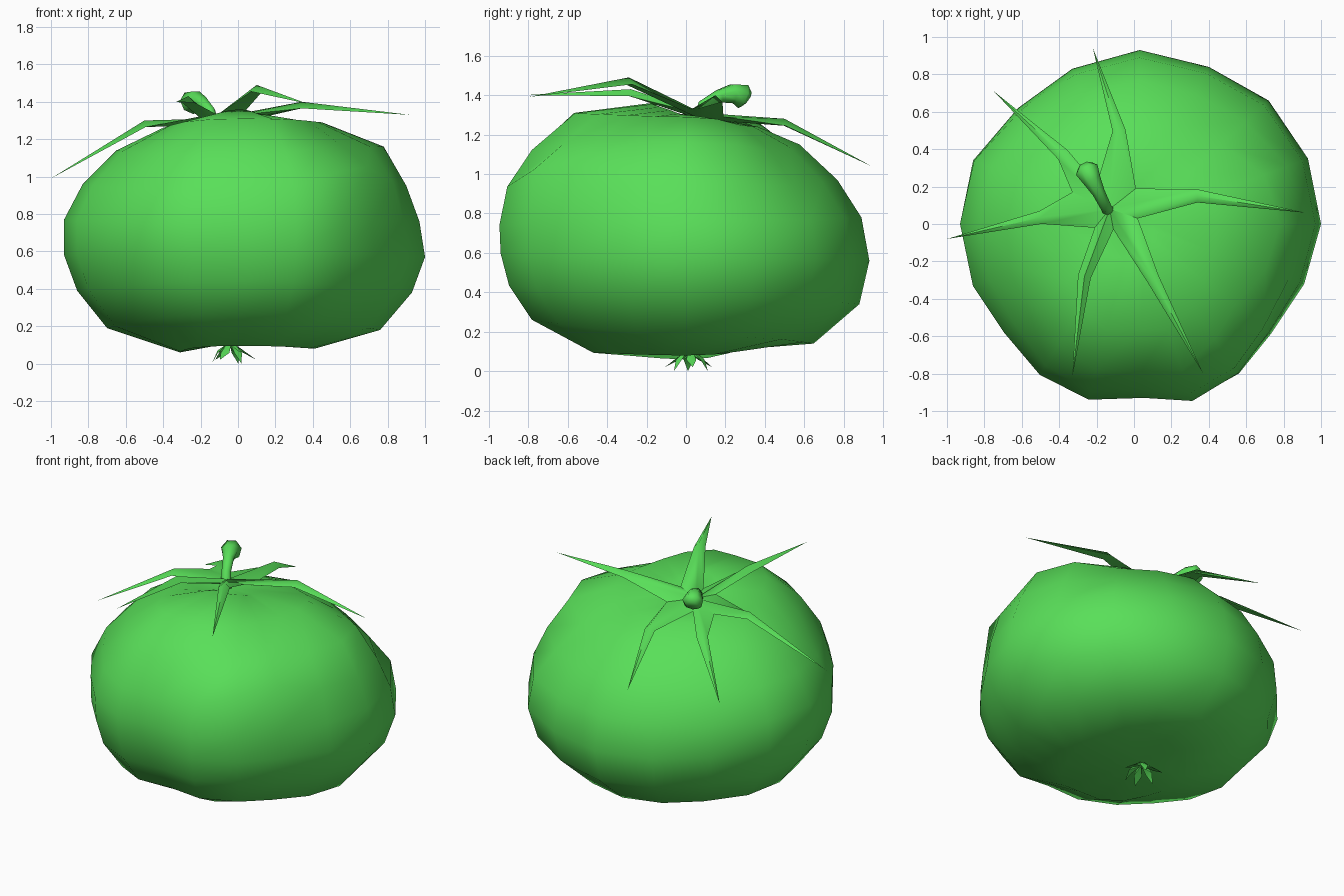
import bpy, bmesh, math
from mathutils import Vector

if "Cube" in bpy.data.objects:
    bpy.data.objects.remove(bpy.data.objects["Cube"])

green = bpy.data.materials.new("green")
green.diffuse_color = (0.10, 0.74, 0.10, 1)
green.use_nodes = True
green.node_tree.nodes["Principled BSDF"].inputs["Base Color"].default_value = green.diffuse_color


def finish(name, bm, angle=180):
    bmesh.ops.recalc_face_normals(bm, faces=bm.faces)
    me = bpy.data.meshes.new(name)
    bm.to_mesh(me)
    bm.free()
    ob = bpy.data.objects.new(name, me)
    bpy.context.collection.objects.link(ob)
    me.materials.append(green)
    bpy.ops.object.select_all(action='DESELECT')
    ob.select_set(True)
    bpy.context.view_layer.objects.active = ob
    bpy.ops.object.shade_smooth_by_angle(angle=math.radians(angle))
    return ob


# Fruit body: plan outline plus one (radius, height) profile per side
outline = [(1, 0), (.93, .35), (.72, .66), (.40, .84), (.03, .93), (-.33, .83),
           (-.62, .62), (-.86, .34), (-.93, 0), (-.86, -.33), (-.69, -.58),
           (-.50, -.80), (-.24, -.93), (.05, -.92), (.31, -.94), (.56, -.80),
           (.73, -.59), (.91, -.32)]
right = [(.41, .08), (.76, .18), (.93, .38), (1, .57), (.97, .76), (.90, .95),
         (.78, 1.16), (.45, 1.29), (.10, 1.30)]
back = [(.32, .12), (.64, .14), (.87, .34), (.92, .56), (.88, .78), (.76, .97),
        (.57, 1.15), (.36, 1.24), (.20, 1.27)]
left = [(.31, .06), (.70, .19), (.86, .39), (.93, .58), (.93, .77), (.83, .96),
        (.65, 1.14), (.42, 1.25), (.26, 1.27)]
front = [(.48, .095), (.79, .27), (.90, .44), (.94, .60), (.95, .74), (.91, .91),
         (.80, 1.11), (.58, 1.31), (.18, 1.36)]
# Shoulder dents: direction in degrees -> {ring: (radius change, height change)}
dents = {-45: {5: (.02, .13), 6: (-.07, .04)},
         45: {5: (-.04, -.02), 6: (-.06, -.04), 7: (0, -.02)}}

bm = bmesh.new()
rings = []
for j in range(len(right)):
    ring = []
    for x, y in outline:
        a = math.atan2(y, x)
        c, s = math.cos(a) ** 2, math.sin(a) ** 2
        px = right if x > 0 else left
        py = back if y > 0 else front
        r = c * px[j][0] + s * py[j][0]
        z = c * px[j][1] + s * py[j][1]
        r *= math.hypot(x, y) / (c * px[3][0] + s * py[3][0])
        for deg, change in dents.items():
            w = math.exp(-((math.degrees(a) - deg) / 20) ** 2)
            dr, dz = change.get(j, (0, 0))
            r, z = r + w * dr, z + w * dz
        ring.append(bm.verts.new((r * math.cos(a), r * math.sin(a), z)))
    rings.append(ring)
n = len(outline)
for lo, hi in zip(rings, rings[1:]):
    for i in range(n):
        k = (i + 1) % n
        bm.faces.new((lo[i], lo[k], hi[k], hi[i]))
for ring, co in ((rings[0], (-.04, .02, .11)), (rings[-1], (-.13, .08, 1.25))):
    c = bm.verts.new(co)
    for i in range(n):
        bm.faces.new((ring[i], ring[(i + 1) % n], c))
finish("fruit_body", bm)


def leaf(bm, centre, va, vb, mid, tip, half, keel):
    """Pointed leaf with a ridge on top, bent at its middle."""
    centre, mid, tip = Vector(centre), Vector(mid), Vector(tip)
    side = (tip - centre).cross(Vector((0, 0, 1))).normalized() * half
    if side.dot(Vector(va) - Vector(vb)) < 0:
        side = -side
    drop = Vector((0, 0, keel))
    c, a, b, ma, mb, mk, t, ck = [bm.verts.new(p) for p in (
        centre - drop, va, vb, mid + side - drop, mid - side - drop, mid, tip, centre)]
    for f in ((c, a, ma), (c, ma, mb), (c, mb, b), (a, ck, mk, ma),
              (ck, b, mb, mk), (ma, mk, t), (mk, mb, t), (mb, ma, t),
              (c, ck, a), (c, b, ck)):
        bm.faces.new(f)


# Calyx: six long sepals sharing the notches between them
notches = [(.01, .19, 1.29), (-.20, .21, 1.29), (-.33, .17, 1.29),
           (-.21, -.02, 1.32), (-.11, -.03, 1.33), (.02, .03, 1.33)]
sepals = [((-.08, .50, 1.28), (-.22, .94, 1.04)),
          ((-.38, .37, 1.26), (-.75, .71, 1.00)),
          ((-.50, .035, 1.30), (-1.0, -.08, .99)),
          ((-.265, -.28, 1.43), (-.33, -.82, 1.40)),
          ((.10, -.29, 1.49), (.37, -.80, 1.39)),
          ((.34, .15, 1.40), (.92, .06, 1.33))]
bm = bmesh.new()
for i, (mid, tip) in enumerate(sepals):
    leaf(bm, (-.13, .08, 1.31), notches[i], notches[(i + 1) % 6], mid, tip, .035, .035)
finish("calyx", bm, 60)

# Blossom end: small spikes under the fruit
bm = bmesh.new()
base = Vector((-.04, .02, .10))
for i in range(6):
    a = math.tau * i / 6 + .1
    ray = lambda t, r, z: base + Vector((r * math.cos(t), r * math.sin(t), z))
    leaf(bm, base, ray(a - .5, .03, 0), ray(a + .5, .03, 0), ray(a, .07, -.03),
         ray(a, .14 - .04 * (i % 2), -.08 - .02 * (i % 2)), .025, .012)
finish("blossom_end", bm, 60)

# Stem: bent stub with a swollen cut end
path = [((-.13, .06, 1.24), .035), ((-.15, .09, 1.35), .03),
        ((-.19, .17, 1.395), .035), ((-.225, .235, 1.41), .05),
        ((-.25, .285, 1.395), .065), ((-.258, .305, 1.38), .045)]
bm = bmesh.new()
prev = None
for i, (p, r) in enumerate(path):
    d = (Vector(path[min(i + 1, 5)][0]) - Vector(path[max(i - 1, 0)][0])).normalized()
    u = d.cross(Vector((.87, .48, 0))).normalized()
    v = d.cross(u)
    ring = [bm.verts.new(Vector(p) + r * (u * math.cos(t) + v * math.sin(t)))
            for t in (math.tau * k / 7 for k in range(7))]
    if prev:
        for k in range(7):
            bm.faces.new((prev[k], prev[(k + 1) % 7], ring[(k + 1) % 7], ring[k]))
    else:
        bm.faces.new(ring)
    prev = ring
bm.faces.new(prev)
finish("stem", bm, 70)
